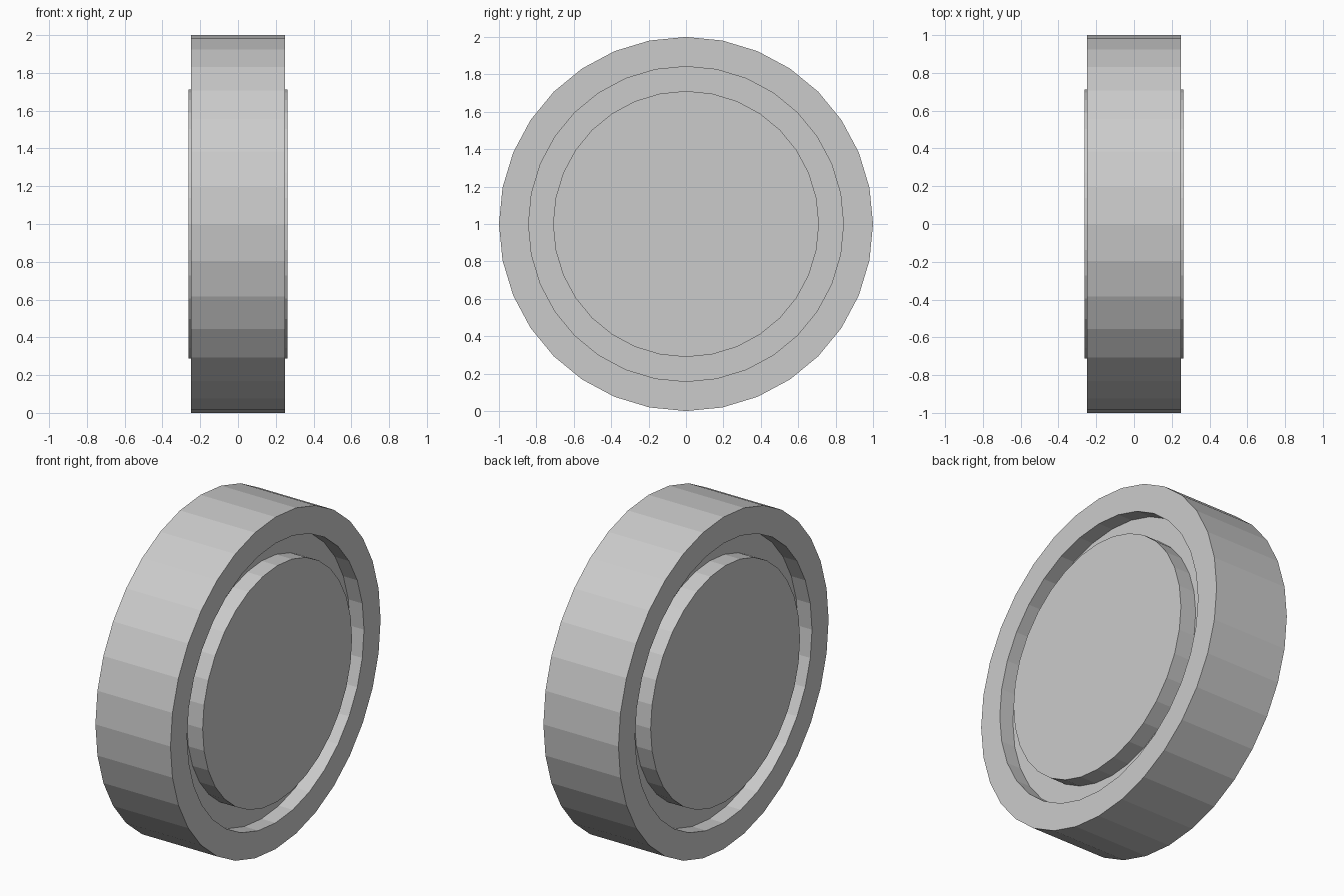
import bpy, bmesh, math

if "Cube" in bpy.data.objects:
    bpy.data.objects.remove(bpy.data.objects["Cube"])

SIDES = 32
# Half profile (x, radius): hub face, hub wall, groove floor, groove wall, rim face, tread
HALF = [(0.262, 0.711), (0.157, 0.711), (0.157, 0.842), (0.25, 0.842), (0.25, 1.0)]
profile = HALF + [(-x, r) for x, r in reversed(HALF)]

# Wheel: profile revolved about the x axis, closed by flat hub faces
bm = bmesh.new()
rings = []
for x, r in profile:
    rings.append([bm.verts.new((x, r * math.sin(2 * math.pi * i / SIDES),
                                1 + r * math.cos(2 * math.pi * i / SIDES)))
                  for i in range(SIDES)])
for a, b in zip(rings, rings[1:]):
    for i in range(SIDES):
        j = (i + 1) % SIDES
        bm.faces.new((a[i], a[j], b[j], b[i]))
bm.faces.new(rings[0])
bm.faces.new(rings[-1])
bmesh.ops.recalc_face_normals(bm, faces=bm.faces[:])

mesh = bpy.data.meshes.new("wheel")
bm.to_mesh(mesh)
bm.free()
bpy.context.collection.objects.link(bpy.data.objects.new("wheel", mesh))
